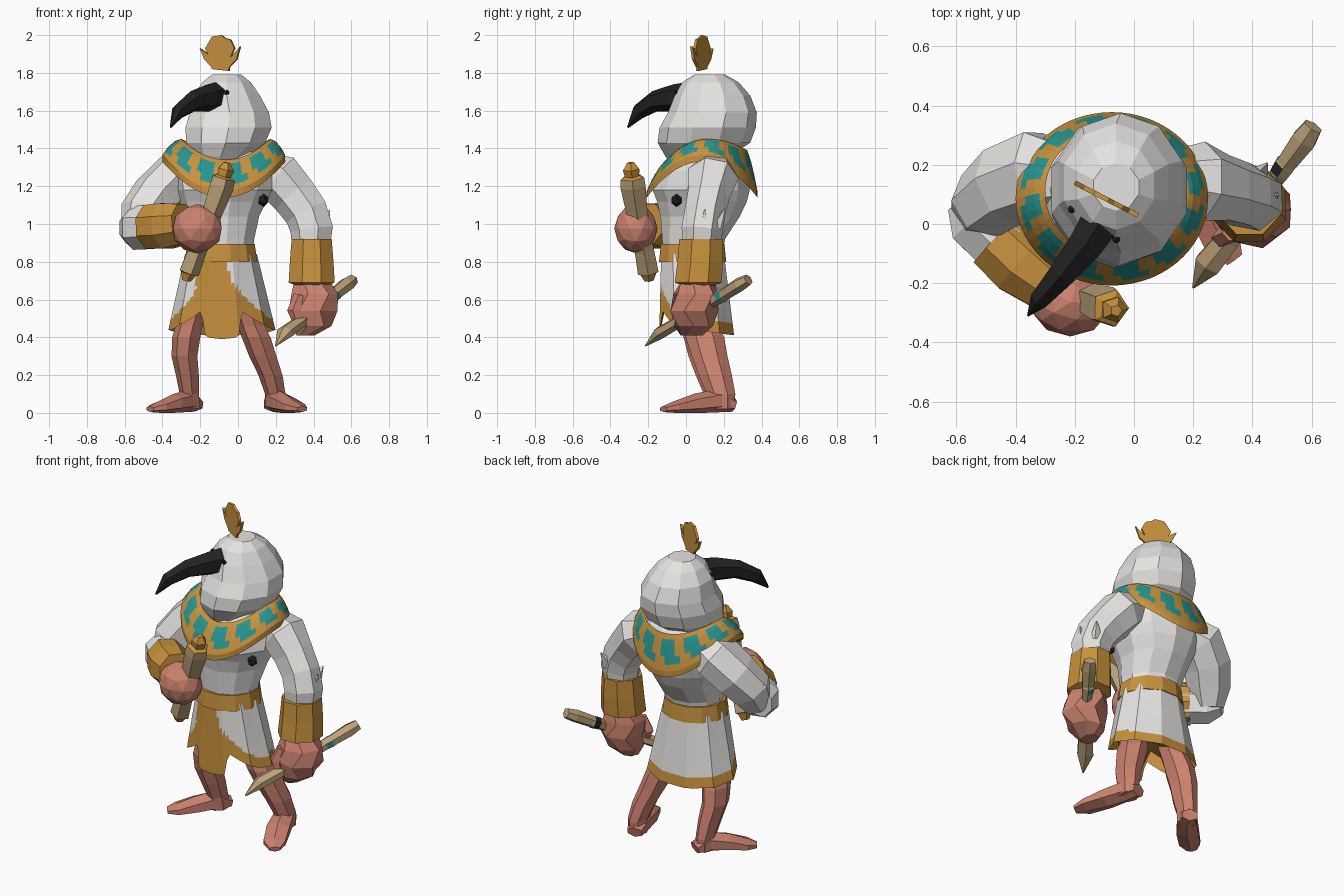
import bpy, bmesh, math
from mathutils import Vector
from mathutils.bvhtree import BVHTree

cube = bpy.data.objects.get("Cube")
if cube:
    bpy.data.objects.remove(cube, do_unlink=True)


def material(name, rgb):
    m = bpy.data.materials.new(name)
    m.use_nodes = True
    m.diffuse_color = (*rgb, 1)
    b = m.node_tree.nodes["Principled BSDF"]
    b.inputs["Base Color"].default_value = (*rgb, 1)
    b.inputs["Roughness"].default_value = 0.9
    return m


WHITE = material("white", (0.78, 0.77, 0.75))
GOLD = material("gold", (0.57, 0.285, 0.048))
SKIN = material("pink_skin", (0.60, 0.225, 0.16))
TEAL = material("teal", (0.02, 0.30, 0.28))
TAN = material("tan", (0.50, 0.36, 0.19))
BLACK = material("black", (0.016, 0.016, 0.018))


def finish(name, bm, mats):
    bmesh.ops.recalc_face_normals(bm, faces=bm.faces)
    me = bpy.data.meshes.new(name)
    bm.to_mesh(me)
    bm.free()
    for m in mats:
        me.materials.append(m)
    ob = bpy.data.objects.new(name, me)
    bpy.context.scene.collection.objects.link(ob)
    return ob


def skin_rings(name, rings, mats, rule=None, closed=False):
    """Bridge rings of points; rule(ring, segment, centre) gives the slot."""
    bm = bmesh.new()
    vs = [[bm.verts.new(p) for p in r] for r in rings]
    n = len(rings[0])
    for i in range(len(vs) if closed else len(vs) - 1):
        a, b = vs[i], vs[(i + 1) % len(vs)]
        for k in range(n):
            f = bm.faces.new((a[k], a[(k + 1) % n], b[(k + 1) % n], b[k]))
            if rule:
                f.material_index = rule(i, k, f.calc_center_median())
    if not closed:
        for i, r in ((0, vs[0]), (len(vs) - 2, vs[-1])):
            f = bm.faces.new(r)
            if rule:
                f.material_index = rule(i, 0, f.calc_center_median())
    return finish(name, bm, mats)


def stack(name, stations, n, mats, twist=0.0):
    """Horizontal elliptical sections: (x, y, z, rx, ry)."""
    rings = []
    for i, (x, y, z, rx, ry) in enumerate(stations):
        angles = [math.tau * (k + 0.5 + twist * (i % 2)) / n for k in range(n)]
        rings.append([(x + rx * math.cos(a), y + ry * math.sin(a), z) for a in angles])
    return skin_rings(name, rings, mats)


def limb(name, stations, n, mats, rule=None, ref=(0, 0, 1)):
    """Sections square to a path: (x, y, z, r_side, r_up)."""
    pts = [Vector(s[:3]) for s in stations]
    rings = []
    for i, s in enumerate(stations):
        t = (pts[min(i + 1, len(pts) - 1)] - pts[max(i - 1, 0)]).normalized()
        side = t.cross(Vector(ref)).normalized() if i == 0 else last_t.rotation_difference(t) @ side
        last_t, up = t, side.cross(t)
        angles = [math.tau * (k + 0.5) / n for k in range(n)]
        rings.append([pts[i] + side * s[3] * math.cos(a) + up * s[4] * math.sin(a) for a in angles])
    return skin_rings(name, rings, mats, rule)


def ball(name, loc, scale, mat, sub=1):
    bm = bmesh.new()
    bmesh.ops.create_icosphere(bm, subdivisions=sub, radius=1)
    for v in bm.verts:
        v.co = Vector(loc) + Vector(scale) * v.co
    return finish(name, bm, [mat])


def lerp_table(x, table):
    for (a, fa), (b, fb) in zip(table, table[1:]):
        if x <= b:
            return fa + (fb - fa) * (x - a) / (b - a)
    return table[-1][1]


# Torso with a jutting chest
stack("torso", [(-.09, .03, .80, .17, .15), (-.085, .04, .92, .178, .168), (-.08, .075, 1.04, .20, .212),
                (-.075, .085, 1.12, .235, .24), (-.07, .08, 1.18, .26, .26), (-.075, .10, 1.28, .27, .225),
                (-.07, .12, 1.38, .21, .18), (-.07, .12, 1.45, .12, .12)], 11, [WHITE])
ball("armpit_mark", (.135, -.05, 1.125), (.03, .03, .035), BLACK)

# Head
head = stack("head", [(-.10, .04, 1.28, .08, .10), (-.09, .06, 1.36, .15, .17), (-.065, .095, 1.43, .22, .245),
                      (-.05, .115, 1.51, .24, .255), (-.045, .14, 1.59, .22, .235), (-.06, .14, 1.68, .185, .20),
                      (-.06, .13, 1.75, .135, .15), (-.06, .125, 1.792, .08, .08)], 10, [WHITE])

# Heavy curved beak
limb("beak", [(-.10, .03, 1.67, .078, .085), (-.16, -.065, 1.667, .068, .072), (-.24, -.165, 1.65, .052, .056),
              (-.315, -.25, 1.595, .037, .043), (-.357, -.308, 1.512, .004, .006)], 6, [BLACK])

# Eyes set on the head surface either side of the beak
tree = BVHTree.FromPolygons([v.co for v in head.data.vertices], [p.vertices[:] for p in head.data.polygons])
for name, guess in (("left_eye", (-.058, -.06, 1.70)), ("right_eye", (-.225, .04, 1.70))):
    spot = tree.find_nearest(Vector(guess))[0]
    ball(name, spot, (.015, .015, .015), BLACK)

# Crest of feathers: thin plates turned across the beak direction
for name, outline in (
        ("crest", [(-.045, 1.82), (.055, 1.81), (.06, 1.87), (.088, 1.93), (.065, 1.975), (.03, 1.985),
                   (.01, 2.0), (-.045, 1.992), (-.085, 1.93), (-.055, 1.87)]),
        ("crest_left_tip", [(.04, 1.815), (.10, 1.87), (.122, 1.94), (.085, 1.90), (.05, 1.87)]),
        ("crest_right_tip", [(-.035, 1.82), (-.09, 1.87), (-.118, 1.93), (-.085, 1.91), (-.05, 1.88)])):
    d, w = Vector((.89, -.46, 0)), Vector((.46, .89, 0)) * .008
    rings = [[Vector((-.095, .085, z)) + d * u + w * s for u, z in outline] for s in (-1, 1)]
    skin_rings(name, rings, [GOLD])

# Draped collar with inlaid panels
N = 60
rings = []
for t, drop in ((0, 0), (.20, 0), (.38, 0), (.68, 0), (.86, 0), (1, 0), (1, .035), (0, .035)):
    ring = []
    for k in range(N):
        c, s = math.cos(math.tau * k / N), math.sin(math.tau * k / N)
        inner = Vector((-.065 + .235 * c, .11 + .215 * s, 1.45 - (.06 if s > 0 else .11) * s * s))
        outer = Vector((-.075 + .325 * c, .085 + .293 * s, 1.365 - .19 * s * s))
        p = inner.lerp(outer, t)
        p.z += .02 * math.sin(math.pi * t) - drop
        ring.append(p)
    rings.append(ring)


def panel(i, k, c):
    col = k % 5
    return int((i == 2 and col < 3) or (i == 1 and col < 3) or (i == 3 and 0 < col < 4))


skin_rings("collar", rings, [GOLD, TEAL], panel, closed=True)

# Kilt: ten flat sides, finely cut for the apron and hem colours
SIDES, SEG, ROWS = 10, 80, 20
rings = []
for i in range(ROWS + 2):
    t = min(i / ROWS, 1)
    ring = []
    for k in range(SEG):
        a = math.tau * k / SEG
        step = math.tau / SIDES
        flat = math.cos(step / 2) / math.cos(a % step - step / 2) * 1.03
        c, s = math.cos(a), math.sin(a)
        hem = .44 - .03 * s if s > 0 else lerp_table(
            abs(c), [(0, .39), (.30, .40), (.42, .54), (.85, .46), (1, .44)])
        z = .84 + (hem - .84) * t
        h = (.84 - z) / .40
        f = flat * (.93 if i > ROWS else 1)
        ring.append((-.09 + .005 * h + (.185 + .09 * h) * c * f, .035 + .02 * h + (.17 + .03 * h) * s * f,
                     z + (.08 if i > ROWS else 0)))
    rings.append(ring)


def kilt_colour(i, k, c):
    left = lerp_table(c.z, [(.50, .17), (.56, .09), (.65, 0), (.72, -.045), (.85, -.06)])
    right = lerp_table(c.z, [(.50, -.35), (.58, -.27), (.65, -.225), (.85, -.21)])
    return int(i >= ROWS - 3 or (c.y < .03 and right < c.x < left))


skin_rings("kilt", rings, [WHITE, GOLD], kilt_colour)
stack("belt", [(-.09, .035, .80, .199, .184), (-.09, .035, .895, .185, .174)], 12, [GOLD])

# Bent right arm across the body
limb("right_upper_arm", [(-.20, .16, 1.30, .10, .11), (-.33, .17, 1.25, .155, .135), (-.43, .13, 1.15, .145, .135),
                         (-.50, .07, 1.05, .125, .13), (-.53, .03, .95, .09, .09)], 7, [WHITE])
limb("right_elbow", [(-.585, .08, .98, .06, .08), (-.54, .02, .98, .11, .12), (-.43, -.08, .985, .115, .12)], 7, [WHITE])
limb("right_cuff", [(-.465, -.05, .985, .12, .125), (-.38, -.13, .99, .125, .13), (-.29, -.20, 1.0, .105, .115)], 8, [GOLD])
ball("right_hand", (-.215, -.265, .975), (.135, .115, .13), SKIN, 2)

# Sceptre held upright: tan roll with gold ends
limb("sceptre", [(-.275, -.195, .70, .025, .025), (-.265, -.20, .74, .045, .045), (-.262, -.20, .745, .058, .058),
                 (-.22, -.22, .86, .054, .054), (-.135, -.262, 1.08, .06, .06), (-.092, -.28, 1.20, .07, .07),
                 (-.08, -.284, 1.245, .066, .066), (-.076, -.286, 1.255, .04, .04), (-.066, -.29, 1.29, .046, .046),
                 (-.06, -.293, 1.325, .02, .02)], 5, [TAN, GOLD],
     lambda i, k, c: int(i < 1 or i > 5), ref=(0, 1, 0))

# Hanging left arm
limb("left_arm", [(.12, .15, 1.29, .10, .10), (.22, .14, 1.245, .14, .135), (.30, .12, 1.15, .115, .125),
                  (.365, .10, 1.06, .11, .12), (.395, .085, .97, .112, .118), (.39, .08, .85, .10, .10)],
     7, [WHITE])
stack("left_cuff", [(.39, .08, .92, .115, .125), (.39, .075, .80, .125, .13), (.39, .065, .69, .132, .135),
                    (.39, .065, .675, .09, .09)], 8, [GOLD])
stack("left_hand", [(.39, .065, .73, .085, .085), (.40, .05, .63, .13, .12), (.405, .045, .54, .135, .13),
                    (.39, .04, .46, .105, .105), (.36, .03, .41, .05, .06)], 7, [SKIN], twist=0.5)
limb("left_thumb", [(.33, -.03, .62, .035, .03), (.30, -.045, .54, .04, .035), (.32, -.045, .47, .025, .025)],
     5, [SKIN], ref=(0, 1, 0))

# Small feather tufts at the elbows
for name, base, tip in (("left_tuft_outer", (.455, .09, .97), (.485, .10, 1.075)),
                        ("left_tuft_back", (.42, .165, .99), (.45, .205, 1.08)),
                        ("right_tuft", (-.57, .07, 1.02), (-.605, .09, 1.12))):
    limb(name, [(*base, .045, .03), (*tip, .004, .004)], 4, [WHITE], ref=(0, 1, 0))

# Short blade through the left fist, with small inlays by the grip
limb("blade", [(.20, -.215, .355, .004, .004), (.25, -.135, .425, .052, .034), (.32, -.05, .475, .046, .032),
               (.47, .14, .59, .03, .03), (.49, .17, .61, .036, .036), (.51, .20, .625, .04, .038),
               (.515, .205, .63, .038, .035), (.575, .285, .68, .047, .038), (.605, .33, .705, .036, .03)],
     6, [TAN, TEAL, BLACK], lambda i, k, c: (0, 2, 2, 1, 0, 1)[k] if i == 4 else 0)

# Legs and feet
LEGS = {
    "left": ([(.03, .05, .60, .07, .08), (.075, .085, .46, .075, .09), (.10, .10, .40, .08, .105),
              (.135, .125, .30, .076, .097), (.175, .155, .20, .067, .09), (.20, .185, .10, .057, .078),
              (.20, .19, .02, .058, .068)],
             [(.18, .255, .04, .05, .035), (.20, .17, .065, .066, .062), (.245, .05, .05, .076, .052),
              (.30, -.065, .03, .072, .03), (.34, -.12, .02, .035, .016)]),
    "right": ([(-.21, .05, .60, .07, .08), (-.255, .075, .46, .075, .09), (-.27, .085, .40, .078, .10),
               (-.28, .105, .30, .072, .094), (-.265, .135, .20, .064, .086), (-.255, .165, .10, .054, .073),
               (-.25, .17, .02, .055, .063)],
              [(-.225, .23, .04, .05, .035), (-.26, .16, .065, .064, .06), (-.34, .07, .05, .073, .05),
               (-.42, -.005, .03, .07, .03), (-.465, -.04, .02, .035, .016)])}
for side, (leg, foot) in LEGS.items():
    stack(side + "_leg", leg, 7, [SKIN])
    limb(side + "_foot", foot, 6, [SKIN])
